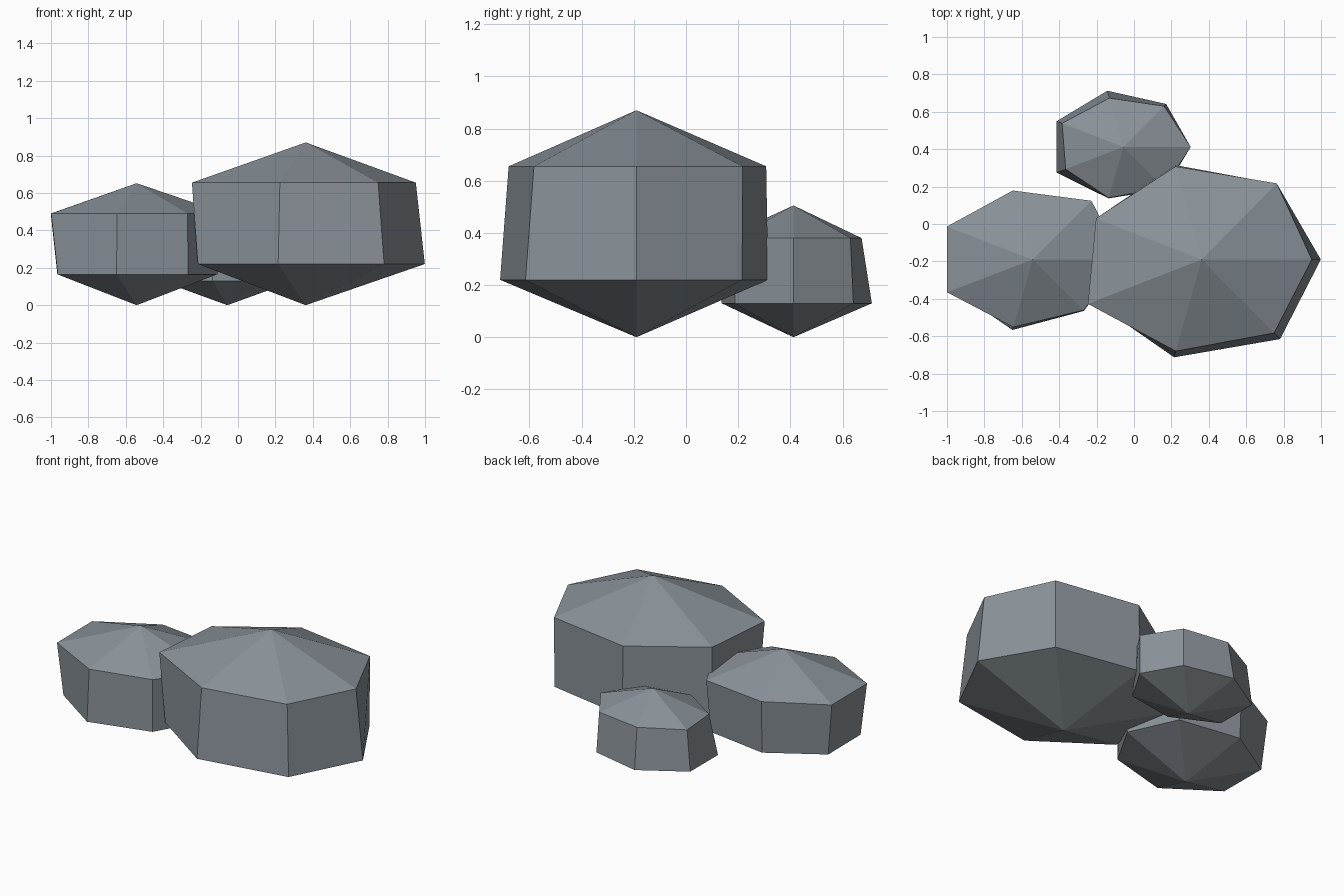
import bpy
import math

if "Cube" in bpy.data.objects:
    bpy.data.objects.remove(bpy.data.objects["Cube"])

stone = bpy.data.materials.new("slate_grey")
stone.diffuse_color = (0.25, 0.285, 0.315, 1.0)
stone.use_nodes = True
stone.node_tree.nodes["Principled BSDF"].inputs["Base Color"].default_value = stone.diffuse_color

SIDES = 7


def boulder(name, centre, radii, heights, lower, upper):
    """Seven-sided stone: bottom point, two uneven rings and a top point."""
    cx, cy = centre
    rx, ry = radii
    z_low, z_high, z_top = heights
    verts = [(cx, cy, 0.0)]
    for z, ring in ((z_low, lower), (z_high, upper)):
        for k, f in enumerate(ring):
            a = 2 * math.pi * k / SIDES
            verts.append((cx + rx * f * math.cos(a), cy + ry * f * math.sin(a), z))
    verts.append((cx, cy, z_top))

    faces = []
    for k in range(SIDES):
        n = (k + 1) % SIDES
        lo, lo_n, hi, hi_n = 1 + k, 1 + n, 1 + SIDES + k, 1 + SIDES + n
        faces += [(0, lo_n, lo), (lo, lo_n, hi_n, hi), (hi, hi_n, 2 * SIDES + 1)]
    mesh = bpy.data.meshes.new(name)
    mesh.from_pydata(verts, [], faces)
    mesh.materials.append(stone)
    obj = bpy.data.objects.new(name, mesh)
    bpy.context.collection.objects.link(obj)
    return obj


# Large stone
boulder("large_rock", (0.362, -0.19), (0.64, 0.518), (0.22, 0.655, 0.87),
        lower=(0.995, 1.0, 1.0, 0.975, 1.0, 1.035, 1.05),
        upper=(0.92, 1.005, 0.985, 0.98, 1.055, 0.97, 0.97))

# Medium stone
boulder("medium_rock", (-0.542, -0.19), (0.49, 0.39), (0.165, 0.49, 0.652),
        lower=(0.88, 0.97, 0.94, 0.96, 0.955, 0.99, 0.9),
        upper=(0.97, 1.03, 0.97, 1.04, 1.035, 0.95, 0.89))

# Small stone
boulder("small_rock", (-0.057, 0.412), (0.36, 0.288), (0.13, 0.38, 0.505),
        lower=(1.0, 1.02, 1.07, 1.1, 1.1, 0.98, 1.0),
        upper=(1.0, 0.97, 0.93, 1.01, 0.95, 0.97, 0.97))
